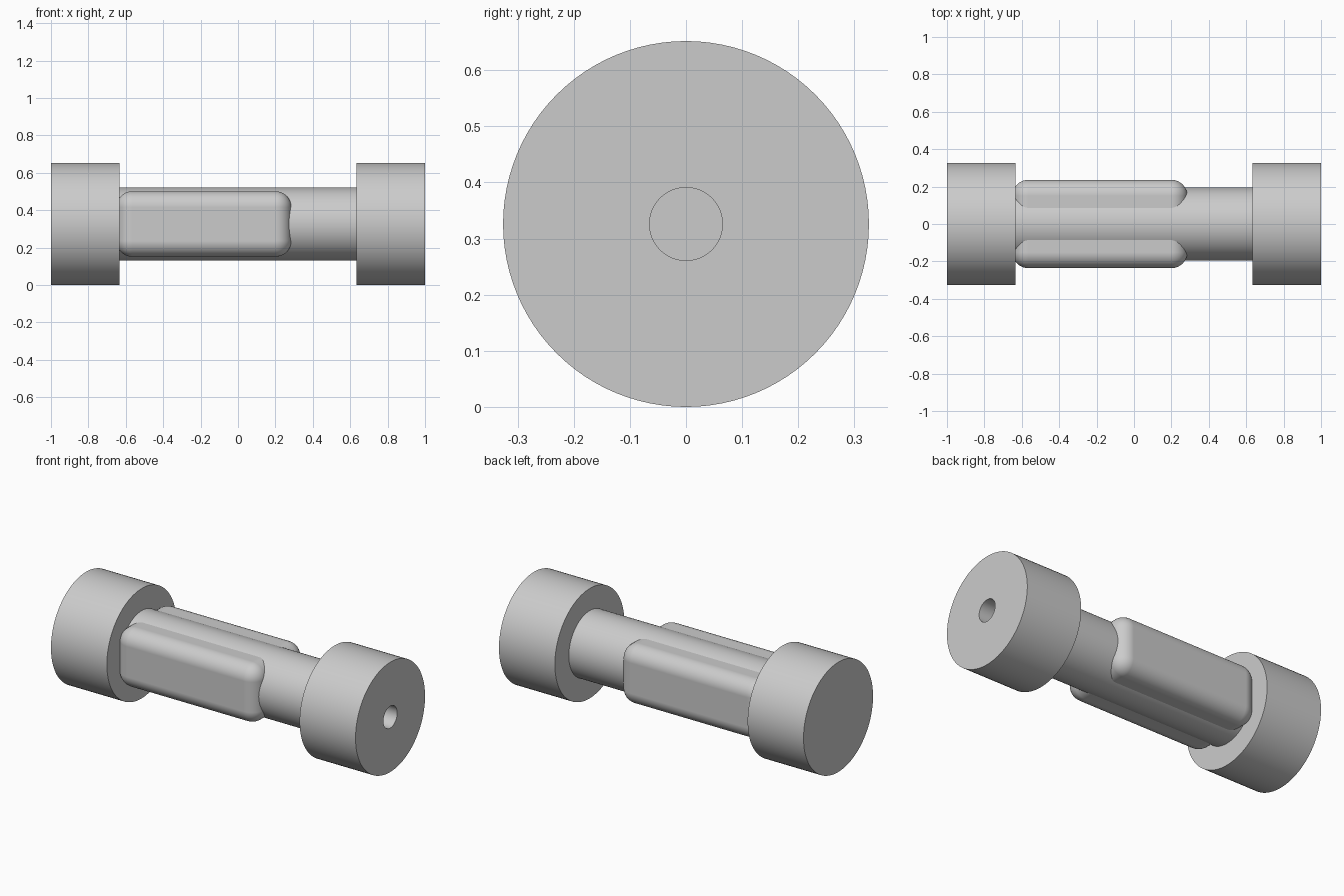
import bpy
import bmesh
from math import radians
from mathutils import Matrix, Vector

if "Cube" in bpy.data.objects:
    bpy.data.objects.remove(bpy.data.objects["Cube"])

HEAD_R, SHAFT_R, HOLE_R = 0.326, 0.195, 0.065
AXIS_Z = HEAD_R

grey = bpy.data.materials.new("plain grey")
grey.use_nodes = True
colour = (0.6, 0.6, 0.6, 1)
grey.diffuse_color = colour
grey.node_tree.nodes["Principled BSDF"].inputs["Base Color"].default_value = colour


def add_object(name, bm):
    bmesh.ops.recalc_face_normals(bm, faces=bm.faces)
    mesh = bpy.data.meshes.new(name)
    bm.to_mesh(mesh)
    bm.free()
    mesh.materials.append(grey)
    obj = bpy.data.objects.new(name, mesh)
    obj.location.z = AXIS_Z
    bpy.context.collection.objects.link(obj)
    return obj


def turned(name, profile, steps=96):
    """Spin (x, radius) points around the long axis."""
    bm = bmesh.new()
    verts = [bm.verts.new((x, 0, r)) for x, r in profile]
    edges = [bm.edges.new(pair) for pair in zip(verts, verts[1:])]
    bmesh.ops.spin(bm, geom=verts + edges, cent=(0, 0, 0), axis=(1, 0, 0),
                   angle=radians(360), steps=steps)
    bmesh.ops.remove_doubles(bm, verts=bm.verts, dist=1e-5)
    obj = add_object(name, bm)
    bpy.ops.object.select_all(action='DESELECT')
    obj.select_set(True)
    bpy.context.view_layer.objects.active = obj
    bpy.ops.object.shade_smooth_by_angle(angle=radians(30))
    return obj


# Solid head, shaft, and head with a blind hole in its outer face
turned("solid_head", [(-1, 0), (-1, HEAD_R), (-0.633, HEAD_R), (-0.633, 0)])
turned("shaft", [(-0.65, 0), (-0.65, SHAFT_R), (0.65, SHAFT_R), (0.65, 0)])
turned("drilled_head", [(0.633, 0), (0.633, HEAD_R), (1, HEAD_R),
                        (1, HOLE_R), (0.68, HOLE_R), (0.68, 0)])

# Rounded grip pads on the front and back of the shaft
PAD_SIZE = Vector((0.935, 0.236, 0.35))
for name, side in (("front_grip_pad", -1), ("back_grip_pad", 1)):
    bm = bmesh.new()
    centre = Vector((-0.1825, side * PAD_SIZE.y / 2, 0))
    bmesh.ops.create_cube(bm, size=1, matrix=Matrix.Translation(centre)
                          @ Matrix.Diagonal(PAD_SIZE.to_4d()))
    for face in bm.faces:
        face.smooth = True
    pad = add_object(name, bm)
    bevel = pad.modifiers.new("rounded edges", 'BEVEL')
    bevel.width = 0.085
    bevel.segments = 12
    bevel.harden_normals = True
